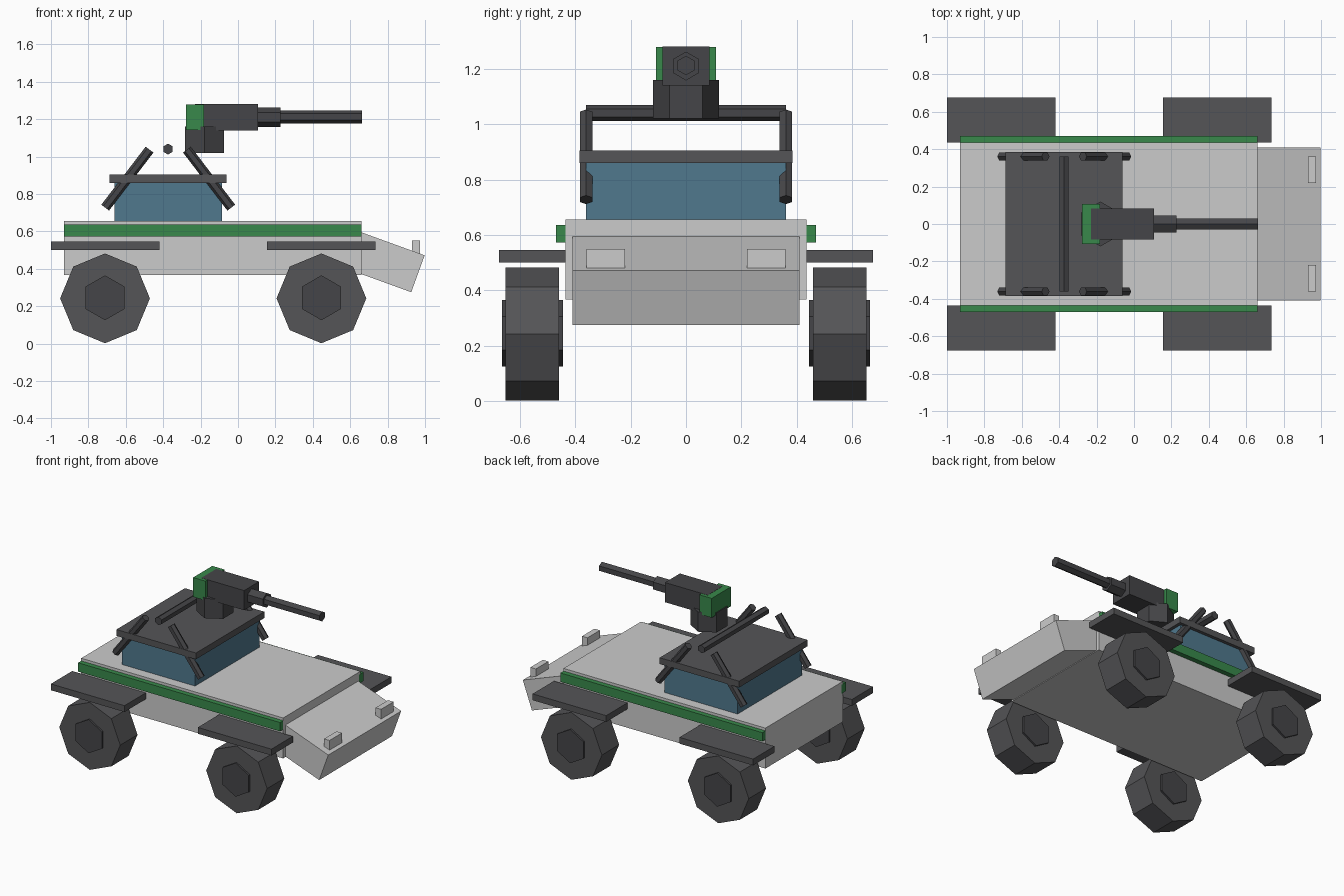
import bpy, bmesh
from math import sin, cos, tau, radians
from mathutils import Vector, Matrix

if "Cube" in bpy.data.objects:
    bpy.data.objects.remove(bpy.data.objects["Cube"])


def material(name, rgb):
    m = bpy.data.materials.new(name)
    m.diffuse_color = (*rgb, 1)
    m.use_nodes = True
    m.node_tree.nodes["Principled BSDF"].inputs["Base Color"].default_value = m.diffuse_color
    return m


GREEN = material("green_trim", (0.04, 0.25, 0.07))
BLUE = material("blue_glass", (0.08, 0.19, 0.27))
DARK = material("dark_metal", (0.06, 0.06, 0.065))
MID = material("mid_grey", (0.09, 0.09, 0.095))
LAMP = material("lamp_white", (0.8, 0.8, 0.78))


def finish(name, bm, mat):
    bmesh.ops.recalc_face_normals(bm, faces=bm.faces)
    me = bpy.data.meshes.new(name)
    bm.to_mesh(me)
    bm.free()
    ob = bpy.data.objects.new(name, me)
    bpy.context.collection.objects.link(ob)
    if mat:
        me.materials.append(mat)
    return ob


def box(name, xr, yr, zr, mat=None):
    """Box from its ranges along x, y and z."""
    bm = bmesh.new()
    bmesh.ops.create_cube(bm, size=1)
    for v in bm.verts:
        v.co = [(r[0] + r[1]) / 2 + c * (r[1] - r[0]) for r, c in zip((xr, yr, zr), v.co)]
    return finish(name, bm, mat)


def prism(name, a, b, r, up, sides=6, mat=None):
    """Regular prism from a to b with its first corner towards up."""
    a, b = Vector(a), Vector(b)
    axis = (b - a).normalized()
    v = axis.cross(Vector(up)).normalized()
    u = v.cross(axis)
    bm = bmesh.new()
    rings = [[bm.verts.new(p + r * (cos(tau * i / sides) * u + sin(tau * i / sides) * v))
              for i in range(sides)] for p in (a, b)]
    for ring in rings:
        bm.faces.new(ring)
    for i in range(sides):
        j = (i + 1) % sides
        bm.faces.new((rings[0][i], rings[0][j], rings[1][j], rings[1][i]))
    return finish(name, bm, mat)


Z, Y = (0, 0, 1), (0, 1, 0)

# Hull and sloping nose (box tilted about its top front edge)
box("hull", (-0.93, 0.66), (-0.435, 0.435), (0.367, 0.655))
nose = box("nose", (-0.45, 0), (-0.41, 0.41), (-0.21, 0))
nose.data.transform(Matrix.Translation((0.998, 0, 0.472)) @ Matrix.Rotation(radians(20), 4, 'Y'))

# Cabin and roof
box("cabin_glass", (-0.66, -0.085), (-0.362, 0.362), (0.65, 0.865), BLUE)
box("roof", (-0.688, -0.062), (-0.385, 0.385), (0.86, 0.905), MID)

# Parts repeated on both sides
for side, s in (("left", 1), ("right", -1)):
    def span(lo, hi):
        return sorted((s * lo, s * hi))

    box(f"side_stripe_{side}", (-0.93, 0.66), span(0.42, 0.47), (0.573, 0.636), GREEN)
    box(f"headlight_{side}", (0.93, 0.973), span(0.22, 0.36), (0.465, 0.55), LAMP)
    for end, x in (("rear", -0.711), ("front", 0.446)):
        box(f"fender_{end}_{side}", (x - 0.29, x + 0.29), span(0.435, 0.675), (0.5, 0.545), MID)
        prism(f"wheel_{end}_{side}", (x, s * 0.458, 0.242), (x, s * 0.652, 0.242), 0.24, Z, 8, MID)
        prism(f"hub_{end}_{side}", (x, s * 0.445, 0.245), (x, s * 0.665, 0.245), 0.12, Z, 6, DARK)
    # Slanted roll bars, leaning towards each other
    for end, d in (("rear", -1), ("front", 1)):
        prism(f"roll_bar_{end}_{side}", (-0.373 + d * 0.337, s * 0.361, 0.727),
              (-0.373 + d * 0.1, s * 0.361, 1.037), 0.026, (1, 0, 0), 6, DARK)

# Cross bar between the roll bars
prism("cross_bar", (-0.374, -0.361, 1.04), (-0.374, 0.361, 1.04), 0.029, Z, 6, DARK)

# Gun: mount, body, rear block, sleeve and barrel
prism("gun_mount", (-0.18, 0, 1.02), (-0.18, 0, 1.16), 0.12, Y, 6, DARK)
box("gun_body", (-0.23, 0.107), (-0.084, 0.084), (1.14, 1.28), DARK)
box("gun_rear_block", (-0.278, -0.182), (-0.108, 0.108), (1.141, 1.279), GREEN)
prism("barrel_sleeve", (0.09, 0, 1.21), (0.227, 0, 1.21), 0.052, Z, 6, DARK)
prism("barrel", (0.2, 0, 1.212), (0.663, 0, 1.212), 0.035, Z, 6, DARK)
